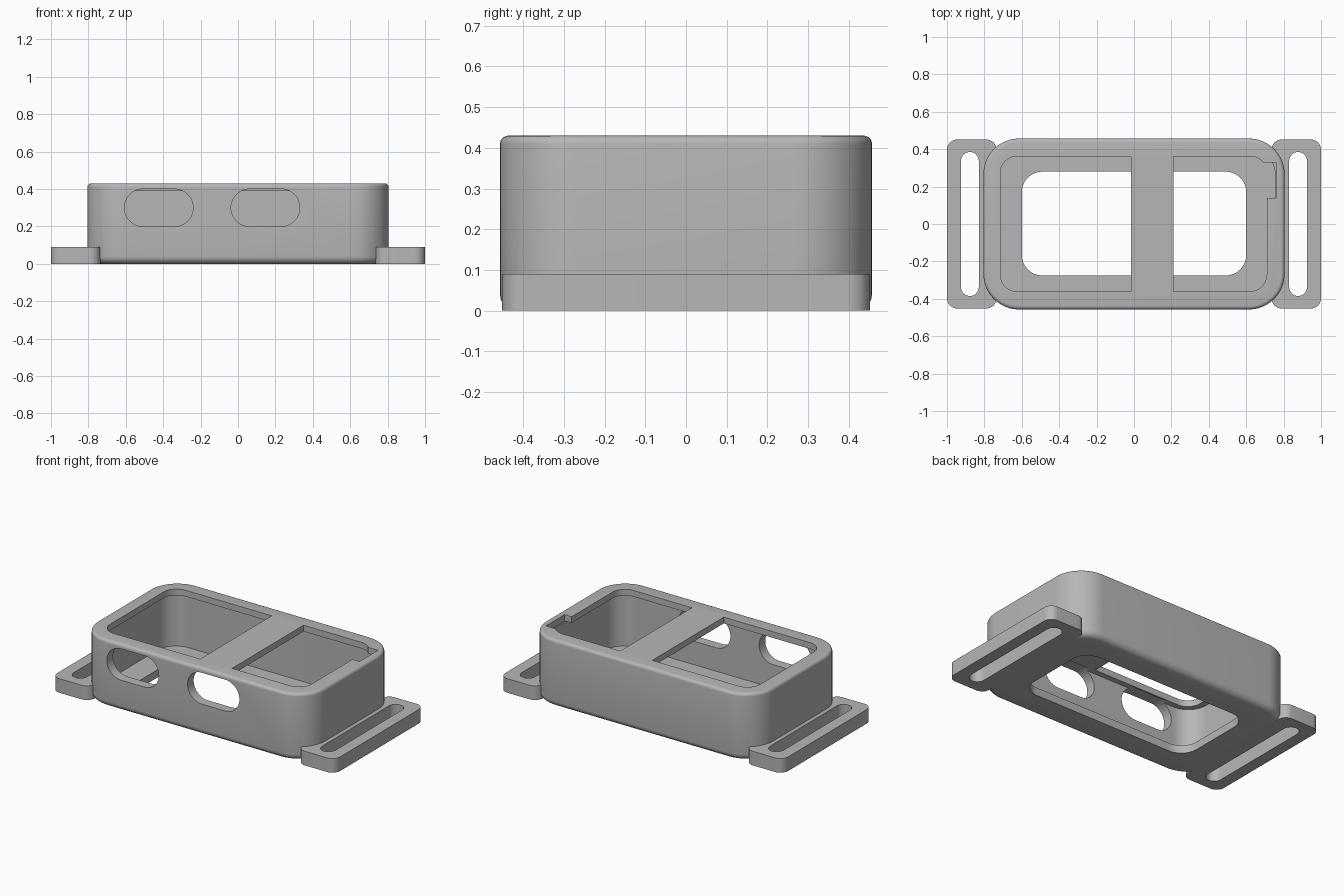
import bpy, bmesh
from math import sin, cos, pi

if "Cube" in bpy.data.objects:
    bpy.data.objects.remove(bpy.data.objects["Cube"])

gray = bpy.data.materials.new("matte gray")
gray.use_nodes = True
COLOR = (0.47, 0.47, 0.47, 1)
gray.diffuse_color = COLOR
gray.node_tree.nodes["Principled BSDF"].inputs["Base Color"].default_value = COLOR

TOP, LIP, FLOOR = 0.43, 0.04, 0.05


def outline(x0, x1, y0, y1, radii, steps=12):
    """Rounded rectangle, corner radii from back right going counter-clockwise."""
    pts = []
    corners = [(x1, y1, -1, -1), (x0, y1, 1, -1), (x0, y0, 1, 1), (x1, y0, -1, 1)]
    for i, ((x, y, sx, sy), r) in enumerate(zip(corners, radii)):
        if r <= 0:
            pts.append((x, y))
            continue
        for k in range(steps + 1):
            a = (i + k / steps) * pi / 2
            pts.append((x + sx * r + r * cos(a), y + sy * r + r * sin(a)))
    return pts


def loft(name, rings):
    """Closed solid through matching rings of 3D points."""
    bm = bmesh.new()
    loops = [[bm.verts.new(p) for p in ring] for ring in rings]
    n = len(loops[0])
    for a, b in zip(loops, loops[1:]):
        for i in range(n):
            j = (i + 1) % n
            bm.faces.new((a[i], a[j], b[j], b[i]))
    bm.faces.new(loops[0][::-1])
    bm.faces.new(loops[-1])
    bmesh.ops.recalc_face_normals(bm, faces=bm.faces)
    mesh = bpy.data.meshes.new(name)
    bm.to_mesh(mesh)
    bm.free()
    mesh.materials.append(gray)
    ob = bpy.data.objects.new(name, mesh)
    bpy.context.collection.objects.link(ob)
    return ob


def plate(name, x0, x1, y0, y1, z0, z1, radii=(0, 0, 0, 0)):
    pts = outline(x0, x1, y0, y1, radii)
    return loft(name, [[(x, y, z) for x, y in pts] for z in (z0, z1)])


def combine(target, tool, operation):
    tool.hide_render = True
    mod = target.modifiers.new(operation.lower(), "BOOLEAN")
    mod.operation, mod.solver, mod.object = operation, "EXACT", tool
    bpy.ops.object.select_all(action="DESELECT")
    bpy.context.view_layer.objects.active = target
    target.select_set(True)
    bpy.ops.object.modifier_apply(modifier=mod.name)
    bpy.data.objects.remove(tool)


# Outer shell with rounded bottom and top rims
levels = []
for k in range(7):
    a = k / 6 * pi / 2
    levels.append((0.04 * (1 - sin(a)), 0.04 * (1 - cos(a))))
for k in range(6):
    a = k / 5 * pi / 2
    levels.append((0.02 * (1 - cos(a)), TOP - 0.02 * (1 - sin(a))))
rings = []
for inset, z in levels:
    pts = outline(-0.805 + inset, 0.805 - inset, -0.457 + inset, 0.457 - inset,
                  [0.19 - inset] * 4)
    rings.append([(x, y, z) for x, y in pts])
case = loft("case", rings)

# Strap tabs with long slots
for side in (-1, 1):
    x0, x1 = sorted((side * 0.735, side))
    tab = plate("strap_tab", x0, x1, -0.452, 0.452, 0, 0.09, [0.055] * 4)
    x0, x1 = sorted((side * 0.83, side * 0.925))
    slot = plate("strap_slot", x0, x1, -0.385, 0.385, -0.1, 0.2, [0.0474] * 4)
    combine(tab, slot, "DIFFERENCE")
    combine(case, tab, "UNION")

# Hollow inside, floor window, and the two top openings beside the bridge
cutters = [
    plate("cavity", -0.755, 0.755, -0.395, 0.395, FLOOR, TOP - LIP, [0.13] * 4),
    plate("floor_window", -0.6, 0.6, -0.275, 0.28, -0.1, 0.2, [0.11] * 4),
    plate("top_opening_right", -0.715, -0.015, -0.36, 0.362, 0.3, 0.6, (0, 0.09, 0.09, 0)),
    plate("top_opening_left", 0.21, 0.71, -0.36, 0.362, 0.3, 0.6, (0.09, 0, 0, 0.09)),
    plate("rim_notch", 0.66, 0.76, 0.14, 0.328, TOP - LIP - 0.002, 0.6),
]

# Pill-shaped ports through the front wall
for x0 in (-0.607, -0.037):
    pts = outline(x0, x0 + 0.367, 0.2, 0.4, [0.0999] * 4)
    cutters.append(loft("front_port", [[(x, y, z) for x, z in pts] for y in (-0.6, -0.37)]))

for cutter in cutters:
    combine(case, cutter, "DIFFERENCE")

bpy.ops.object.select_all(action="DESELECT")
bpy.context.view_layer.objects.active = case
case.select_set(True)
bpy.ops.object.shade_smooth_by_angle(angle=pi / 6)
